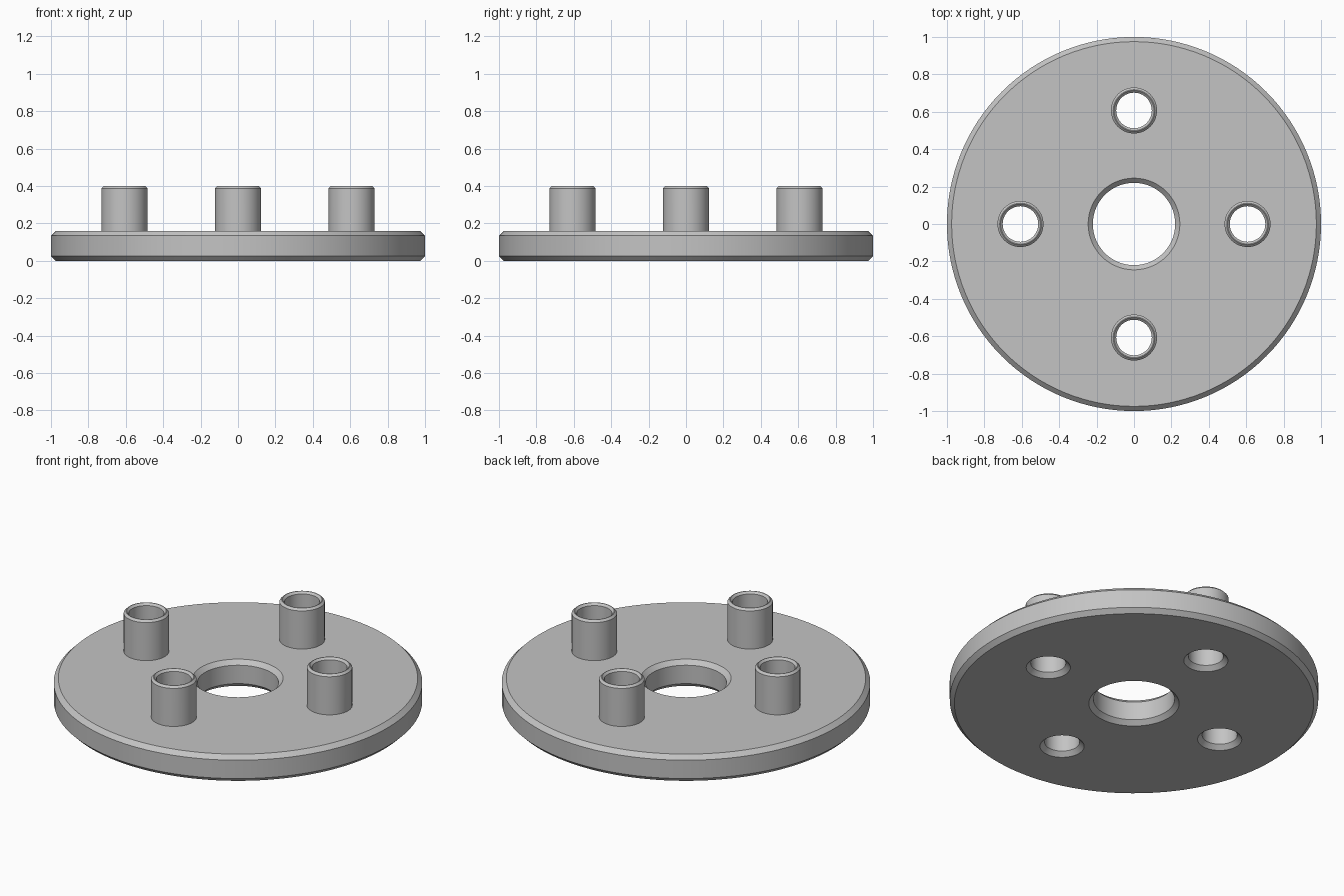
import bpy
import bmesh
from math import radians, tau
from mathutils import Matrix, Vector

if "Cube" in bpy.data.objects:
    bpy.data.objects.remove(bpy.data.objects["Cube"], do_unlink=True)

PLATE_TOP, POST_TOP = 0.16, 0.40
BEVEL, LIP = 0.025, 0.012
RIM, HOLE = 1.0, 0.22
POST, BORE, POST_CIRCLE = 0.123, 0.095, 0.607

grey = bpy.data.materials.new("plain grey")
grey.use_nodes = True
colour = (0.55, 0.55, 0.55, 1)
grey.diffuse_color = colour
grey.node_tree.nodes["Principled BSDF"].inputs["Base Color"].default_value = colour


def lathe(name, profile, steps, centre=(0, 0), closed=False):
    """Revolve (radius, height) points about a vertical axis."""
    bm = bmesh.new()
    verts = [bm.verts.new((r, 0, z)) for r, z in profile]
    edges = [bm.edges.new(pair) for pair in zip(verts, verts[1:])]
    if closed:
        edges.append(bm.edges.new((verts[-1], verts[0])))
    bmesh.ops.spin(bm, geom=verts + edges, cent=(0, 0, 0), axis=(0, 0, 1),
                   angle=tau, steps=steps, use_duplicate=False)
    bmesh.ops.remove_doubles(bm, verts=bm.verts, dist=1e-4)
    bmesh.ops.recalc_face_normals(bm, faces=bm.faces)
    mesh = bpy.data.meshes.new(name)
    bm.to_mesh(mesh)
    bm.free()
    mesh.materials.append(grey)
    obj = bpy.data.objects.new(name, mesh)
    obj.location = (*centre, 0)
    bpy.context.collection.objects.link(obj)
    return obj


def combine(target, tool, operation):
    """Apply a boolean and discard the tool."""
    bpy.context.view_layer.objects.active = target
    mod = target.modifiers.new(operation, "BOOLEAN")
    mod.operation, mod.object, mod.solver = operation, tool, "EXACT"
    bpy.ops.object.modifier_apply(modifier=mod.name)
    bpy.data.objects.remove(tool, do_unlink=True)


# Round plate with a central hole, chamfered on every rim
low, high = BEVEL, PLATE_TOP - BEVEL
plate = lathe("flange_plate", [
    (RIM - BEVEL, 0), (RIM, low), (RIM, high), (RIM - BEVEL, PLATE_TOP),
    (HOLE + BEVEL, PLATE_TOP), (HOLE, high), (HOLE, low), (HOLE + BEVEL, 0),
], 128, closed=True)

# Four hollow posts, bored right through the plate
for i in range(4):
    spot = (Matrix.Rotation(i * tau / 4, 3, "Z") @ Vector((POST_CIRCLE, 0, 0))).xy
    post = lathe("post", [
        (0, PLATE_TOP / 2), (POST, PLATE_TOP / 2), (POST, POST_TOP - LIP),
        (POST - LIP, POST_TOP), (0, POST_TOP),
    ], 64, spot)
    combine(plate, post, "UNION")
    flare = BORE + 2 * BEVEL
    bore = lathe("bore_cutter", [
        (0, -BEVEL), (flare, -BEVEL), (BORE, BEVEL), (BORE, POST_TOP - LIP),
        (BORE + 2 * LIP, POST_TOP + LIP), (0, POST_TOP + LIP),
    ], 64, spot)
    combine(plate, bore, "DIFFERENCE")

# Smooth round walls, crisp chamfer edges
bpy.ops.object.select_all(action="DESELECT")
plate.select_set(True)
bpy.context.view_layer.objects.active = plate
bpy.ops.object.shade_smooth_by_angle(angle=radians(30))
